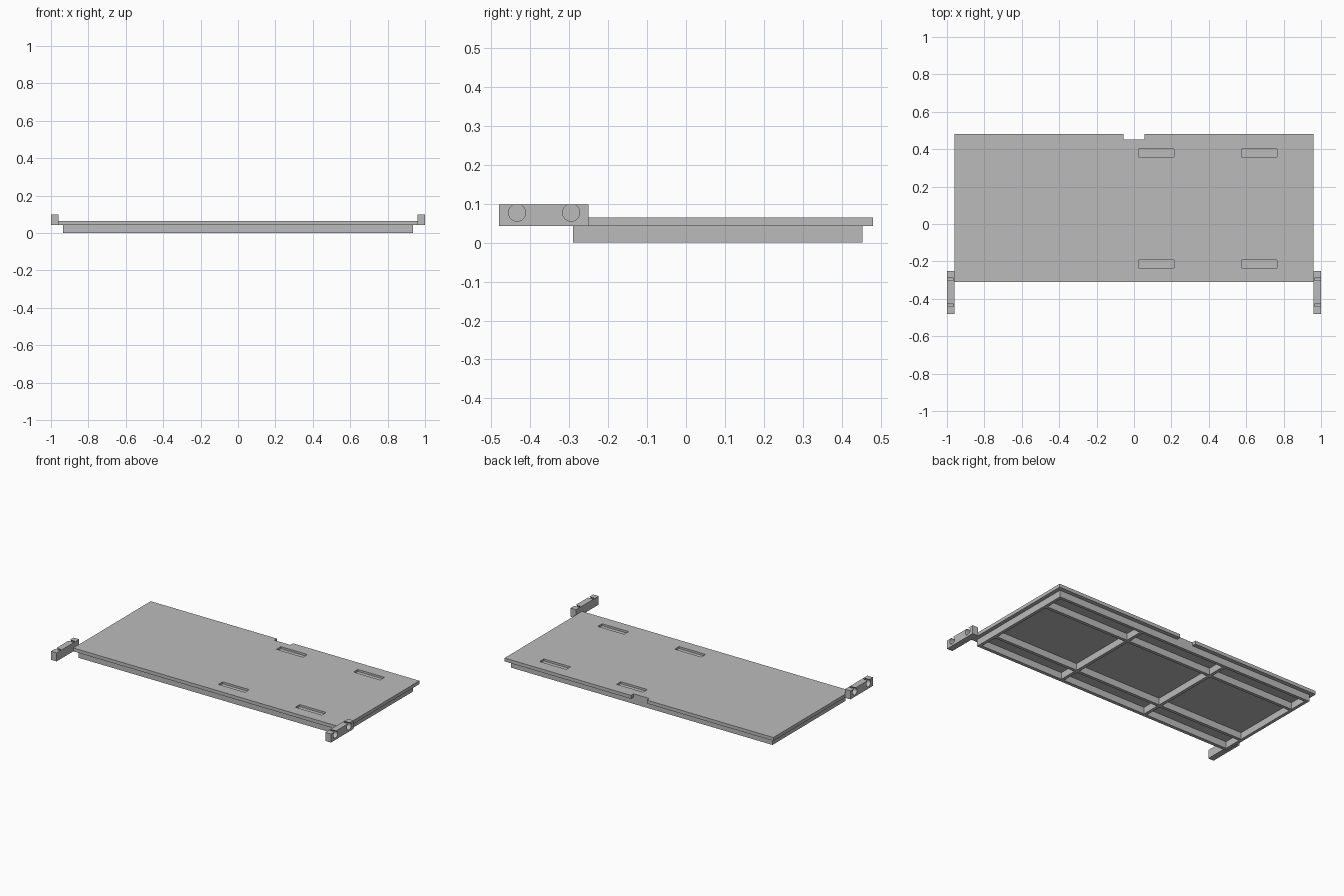
import bpy
import bmesh
from mathutils import Matrix, Vector

cube = bpy.data.objects.get("Cube")
if cube:
    bpy.data.objects.remove(cube, do_unlink=True)

grey = bpy.data.materials.new("plain grey")
grey.use_nodes = True
grey.diffuse_color = (0.5, 0.5, 0.5, 1)
grey.node_tree.nodes["Principled BSDF"].inputs["Base Color"].default_value = (0.5, 0.5, 0.5, 1)


def make_object(name, bm):
    mesh = bpy.data.meshes.new(name)
    bm.to_mesh(mesh)
    bm.free()
    mesh.materials.append(grey)
    obj = bpy.data.objects.new(name, mesh)
    bpy.context.collection.objects.link(obj)
    return obj


def add_box(bm, low, high):
    low, high = Vector(low), Vector(high)
    place = Matrix.Translation((low + high) / 2) @ Matrix.Diagonal((*(high - low), 1))
    bmesh.ops.create_cube(bm, size=1, matrix=place)


def box(name, low, high):
    bm = bmesh.new()
    add_box(bm, low, high)
    return make_object(name, bm)


def cut(obj, bm):
    """Subtract the solids in bm from obj, then discard the cutter."""
    cutter = make_object("cutter", bm)
    cutter.hide_render = True
    mod = obj.modifiers.new("cut", "BOOLEAN")
    mod.operation = "DIFFERENCE"
    mod.solver = "EXACT"
    mod.object = cutter
    bpy.context.view_layer.objects.active = obj
    bpy.ops.object.modifier_apply(modifier=mod.name)
    bpy.data.objects.remove(cutter, do_unlink=True)


MID_Y = 0.083
UNDER, TOP = 0.043, 0.065

# Top panel with a finger notch in the back edge and four shallow slots
panel = box("top_panel", (-0.96, -0.31, UNDER), (0.96, 0.48, TOP))
cutters = bmesh.new()
add_box(cutters, (-0.057, 0.453, 0), (0.057, 0.6, 0.2))
for x in (0.12, 0.67):
    for side in (-1, 1):
        y = MID_Y + side * 0.297
        add_box(cutters, (x - 0.095, y - 0.022, TOP - 0.013), (x + 0.095, y + 0.022, 0.2))
cut(panel, cutters)

# Underside frame: a block with nine pockets leaving a rim and ribs
frame = box("underside_frame", (-0.935, -0.29, 0), (0.935, 0.453, UNDER))
cutters = bmesh.new()
wall = 0.02
x_walls = [-0.925, -0.31, 0.31, 0.925]
y_walls = [MID_Y + d for d in (-0.361, -0.225, 0.225, 0.361)]
for x0, x1 in zip(x_walls, x_walls[1:]):
    for y0, y1 in zip(y_walls, y_walls[1:]):
        add_box(cutters, (x0 + wall / 2, y0 + wall / 2, -0.1),
                (x1 - wall / 2, y1 - wall / 2, 0.1))
cut(frame, cutters)

# End brackets, each with two blind round holes that break through the top
for name, side in (("left_bracket", 1), ("right_bracket", -1)):
    xs = sorted((side * 0.96, side))
    bracket = box(name, (xs[0], -0.48, UNDER), (xs[1], -0.25, 0.098))
    cutters = bmesh.new()
    for y in (-0.434, -0.295):
        place = Matrix.Translation((side * 1.015, y, 0.0772)) @ Matrix.Rotation(1.5707963, 4, "Y")
        bmesh.ops.create_cone(cutters, cap_ends=True, segments=48, radius1=0.022,
                              radius2=0.022, depth=0.1, matrix=place)
    cut(bracket, cutters)
    bpy.ops.object.select_all(action="DESELECT")
    bracket.select_set(True)
    bpy.context.view_layer.objects.active = bracket
    bpy.ops.object.shade_smooth_by_angle()
